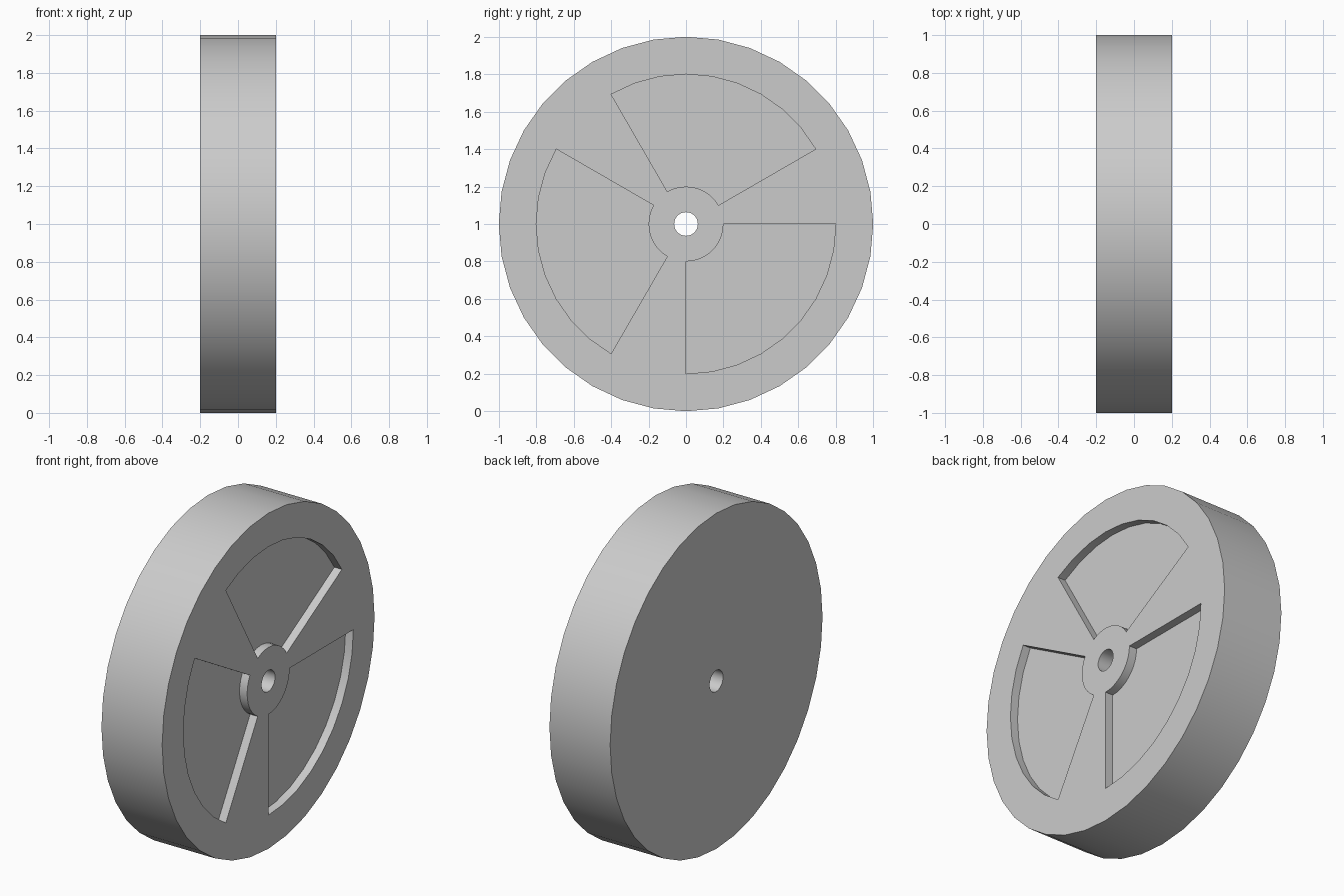
import bpy, bmesh, math
from mathutils import Vector

cube = bpy.data.objects.get("Cube")
if cube:
    bpy.data.objects.remove(cube, do_unlink=True)

SEGMENTS = 36
HALF_WIDTH = 0.2
HOLE, HUB, POCKET, RIM = 0.063, 0.2, 0.8, 1.0
POCKET_DEPTH = 0.05
CENTRE = Vector((0, 0, 1))

# Plain grey material
grey = bpy.data.materials.new("plain_grey")
grey.use_nodes = True
colour = (0.6, 0.6, 0.6, 1)
grey.diffuse_color = colour
grey.node_tree.nodes["Principled BSDF"].inputs["Base Color"].default_value = colour

# Wheel body: spin a closed cross-section about the axle
bm = bmesh.new()
profile = [(HALF_WIDTH, r) for r in (HOLE, HUB, POCKET, RIM)]
profile += [(-HALF_WIDTH, RIM), (-HALF_WIDTH, HOLE)]
verts = [bm.verts.new((x, r, CENTRE.z)) for x, r in profile]
edges = [bm.edges.new((a, b)) for a, b in zip(verts, verts[1:] + verts[:1])]
bmesh.ops.spin(bm, geom=verts + edges, cent=CENTRE, axis=(1, 0, 0),
               angle=math.tau, steps=SEGMENTS)
bmesh.ops.remove_doubles(bm, verts=bm.verts, dist=0.0005)
bmesh.ops.recalc_face_normals(bm, faces=bm.faces)


# Three quarter-circle pockets between the spokes
def in_pocket(face):
    p = face.calc_center_median() - CENTRE
    angle = math.degrees(math.atan2(p.z, p.y))
    radius = math.hypot(p.y, p.z)
    return (p.x > HALF_WIDTH - 0.01 and HUB < radius < POCKET
            and (angle - 30) % 120 < 90)


floors = [f for f in bm.faces if in_pocket(f)]
result = bmesh.ops.extrude_face_region(bm, geom=floors)
moved = [g for g in result["geom"] if isinstance(g, bmesh.types.BMVert)]
bmesh.ops.translate(bm, verts=moved, vec=(-POCKET_DEPTH, 0, 0))
leftover = [f for f in floors if f.is_valid]
if leftover:
    bmesh.ops.delete(bm, geom=leftover, context="FACES")
bmesh.ops.recalc_face_normals(bm, faces=bm.faces)

mesh = bpy.data.meshes.new("wheel")
bm.to_mesh(mesh)
bm.free()
mesh.materials.append(grey)
wheel = bpy.data.objects.new("wheel", mesh)
bpy.context.collection.objects.link(wheel)

# Smooth tread with sharp rims
bpy.ops.object.select_all(action="DESELECT")
wheel.select_set(True)
bpy.context.view_layer.objects.active = wheel
bpy.ops.object.shade_smooth_by_angle(angle=math.radians(30))
